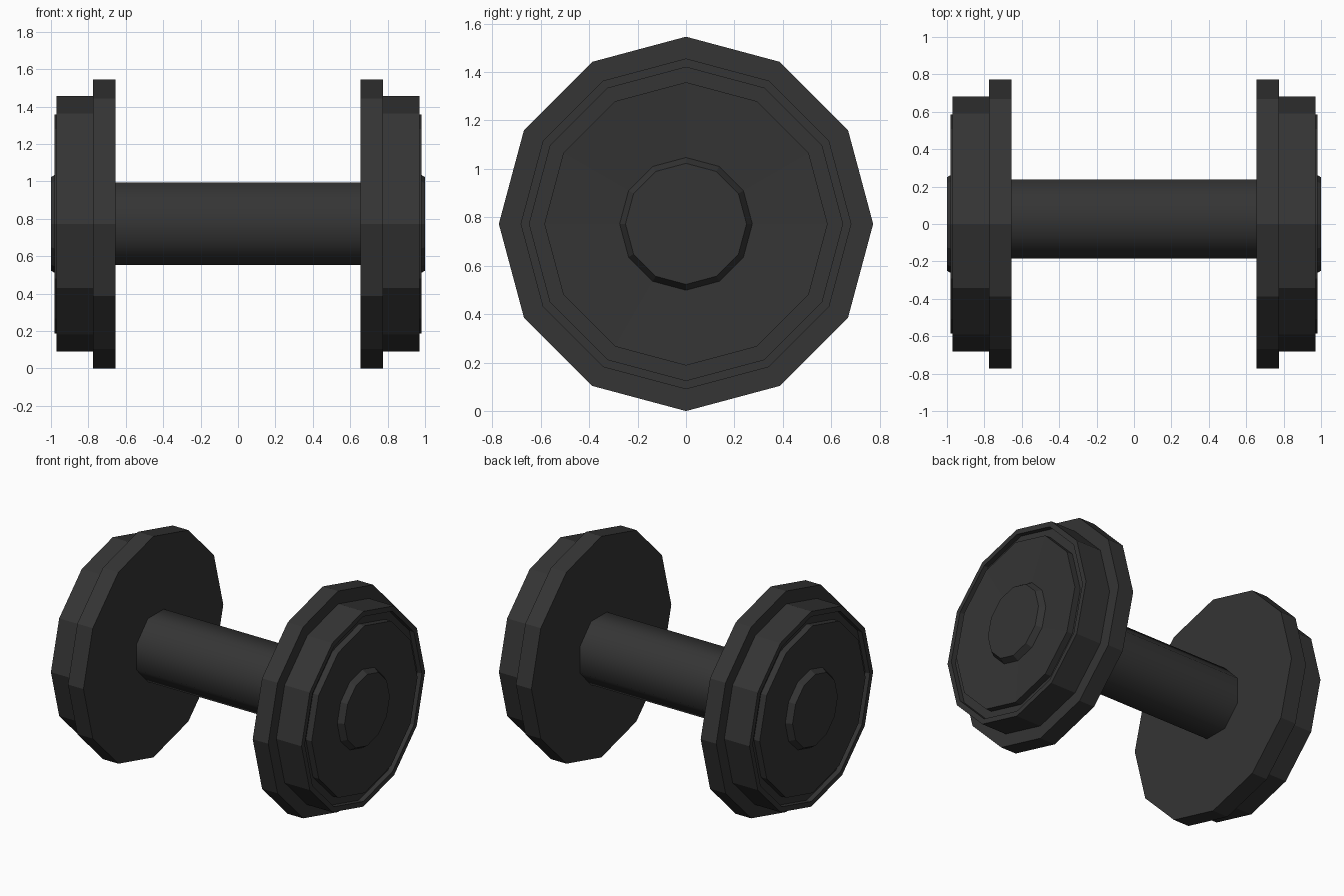
import bpy, bmesh
from math import cos, sin, pi

if "Cube" in bpy.data.objects:
    bpy.data.objects.remove(bpy.data.objects["Cube"])

CZ = 0.773  # height of the bar axis

dark = bpy.data.materials.new("dark_iron")
dark.diffuse_color = (0.035, 0.035, 0.035, 1)
dark.use_nodes = True
dark.node_tree.nodes["Principled BSDF"].inputs["Base Color"].default_value = dark.diffuse_color


def lathe(name, profile, sides, phase=0.0, mirror=True, ry=1.0, rz=1.0, cy=0.0):
    """Spin (x, radius) points around the x axis and cap both ends."""
    bm = bmesh.new()
    rings = []
    for x, r in profile:
        angles = [2 * pi * (i + phase) / sides for i in range(sides)]
        rings.append([bm.verts.new((x, cy + ry * r * cos(a), CZ + rz * r * sin(a)))
                      for a in angles])
    for a, b in zip(rings, rings[1:]):
        for i in range(sides):
            j = (i + 1) % sides
            bm.faces.new((a[i], a[j], b[j], b[i]))
    bm.faces.new(rings[0])
    bm.faces.new(rings[-1])
    bmesh.ops.recalc_face_normals(bm, faces=bm.faces)
    me = bpy.data.meshes.new(name)
    bm.to_mesh(me)
    bm.free()
    me.materials.append(dark)
    ob = bpy.data.objects.new(name, me)
    bpy.context.collection.objects.link(ob)
    if mirror:
        ob.modifiers.new("other_end", 'MIRROR').use_axis = (True, False, False)
    return ob


# large inner plates
lathe("large_plates", [(0.655, 0.773), (0.775, 0.773)], 12)

# smaller outer plates: rim, groove, then slightly dished face
lathe("small_plates", [(0.775, 0.683), (0.97, 0.683), (0.97, 0.647), (0.935, 0.647),
                       (0.935, 0.585), (0.98, 0.585), (0.96, 0.274)], 12)

# chamfered end hubs
lathe("end_hubs", [(0.955, 0.274), (0.96, 0.274), (1.0, 0.25)], 12)

# eight-sided, smoothly shaded handle, slightly off the plate axis
handle = lathe("handle", [(-0.66, 1 / cos(pi / 8)), (0.66, 1 / cos(pi / 8))], 8,
               phase=0.5, mirror=False, ry=0.212, rz=0.221, cy=0.027)
for p in handle.data.polygons:
    p.use_smooth = len(p.vertices) == 4
